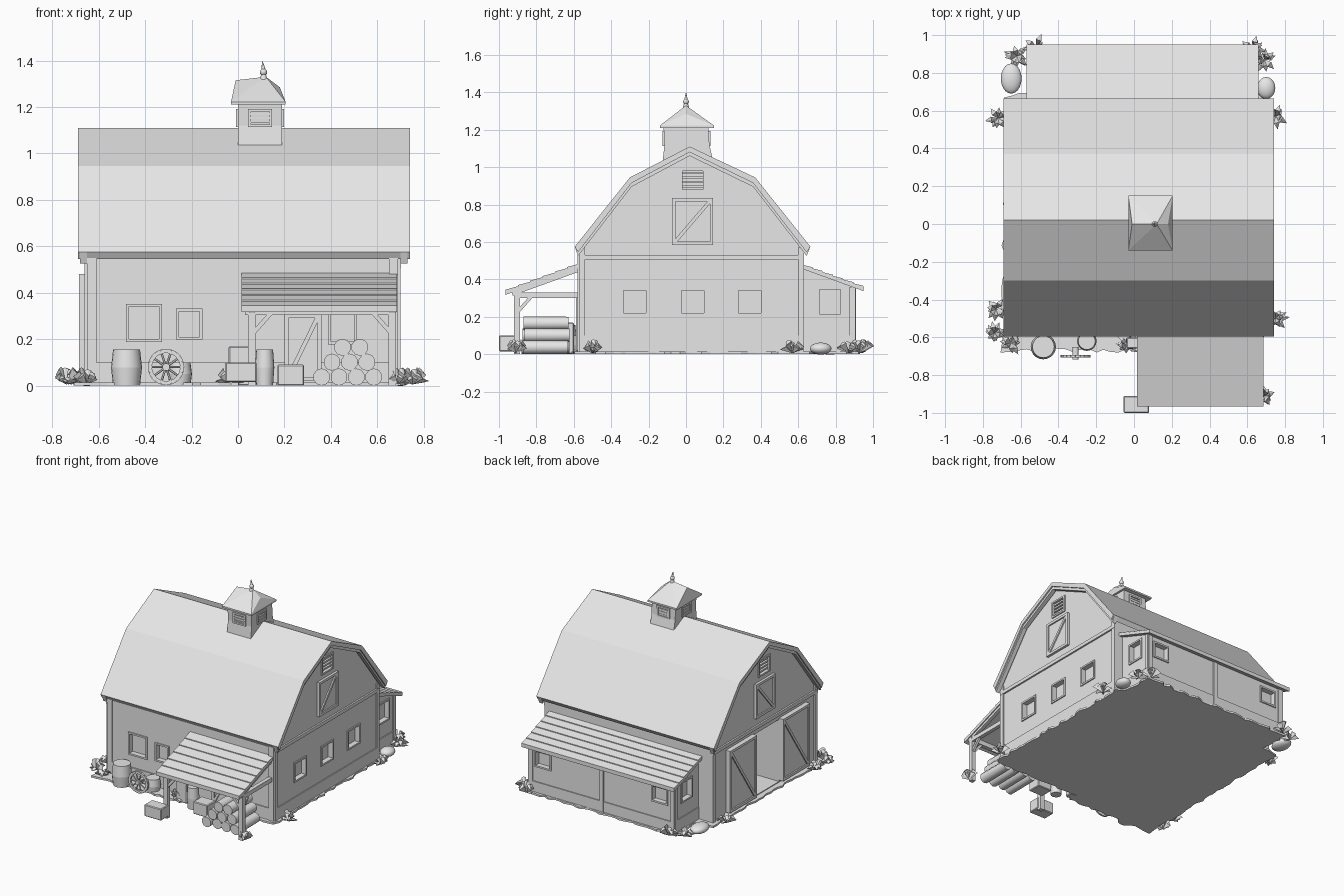
import bpy, bmesh, math, random
from mathutils import Vector, Matrix

random.seed(4)
start_cube = bpy.data.objects.get("Cube")
if start_cube:
    bpy.data.objects.remove(start_cube, do_unlink=True)

grey = bpy.data.materials.new("weathered_grey")
grey.use_nodes = True
grey.diffuse_color = (0.8, 0.8, 0.8, 1)
for node in grey.node_tree.nodes:
    if node.type == "BSDF_PRINCIPLED":
        node.inputs["Base Color"].default_value = (0.8, 0.8, 0.8, 1)
        node.inputs["Roughness"].default_value = 0.8


def finish(name, bm, smooth=False, bevel=0):
    bmesh.ops.recalc_face_normals(bm, faces=bm.faces)
    mesh = bpy.data.meshes.new(name)
    bm.to_mesh(mesh)
    bm.free()
    mesh.materials.append(grey)
    obj = bpy.data.objects.new(name, mesh)
    bpy.context.collection.objects.link(obj)
    if bevel:
        obj.modifiers.new("soft_edges", "BEVEL").width = bevel
    if smooth:
        bpy.ops.object.select_all(action="DESELECT")
        obj.select_set(True)
        bpy.context.view_layer.objects.active = obj
        bpy.ops.object.shade_smooth_by_angle(angle=math.radians(40))
    return obj


def box(bm, lo, hi):
    lo, hi = Vector(lo), Vector(hi)
    scale = Matrix.Diagonal((*(hi - lo), 1))
    bmesh.ops.create_cube(bm, size=1, matrix=Matrix.Translation((lo + hi) / 2) @ scale)


def beam(bm, a, b, wide, deep=None):
    a, b = Vector(a), Vector(b)
    turn = (b - a).to_track_quat("Z", "Y").to_matrix().to_4x4()
    size = Matrix.Diagonal((wide, deep or wide, (b - a).length, 1))
    bmesh.ops.create_cube(bm, size=1, matrix=Matrix.Translation((a + b) / 2) @ turn @ size)


def rod(bm, a, b, r1, r2=None, sides=12):
    a, b = Vector(a), Vector(b)
    turn = (b - a).to_track_quat("Z", "Y").to_matrix().to_4x4()
    bmesh.ops.create_cone(bm, cap_ends=True, segments=sides, radius1=r1,
                          radius2=r1 if r2 is None else r2, depth=(b - a).length,
                          matrix=Matrix.Translation((a + b) / 2) @ turn)


def prism(bm, profile, x0, x1):
    face = bm.faces.new([bm.verts.new((x0, y, z)) for y, z in profile])
    new = bmesh.ops.extrude_face_region(bm, geom=[face])["geom"]
    bmesh.ops.translate(bm, vec=(x1 - x0, 0, 0),
                        verts=[v for v in new if isinstance(v, bmesh.types.BMVert)])


# Walls: axis the wall faces, direction, plane position
WALLS = {"right": (0, 1, 0.69), "left": (0, -1, -0.65), "front": (1, -1, -0.57),
         "back": (1, 1, 0.9), "lean_right": (0, 1, 0.63), "lean_left": (0, -1, -0.54)}


def on_wall(wall, u, z, d):
    axis, side, plane = WALLS[wall]
    out = plane + side * d
    return Vector((out, u, z) if axis == 0 else (u, out, z))


def wall_box(bm, wall, u0, u1, z0, z1, d0, d1):
    a, b = on_wall(wall, u0, z0, d0), on_wall(wall, u1, z1, d1)
    box(bm, [min(p) for p in zip(a, b)], [max(p) for p in zip(a, b)])


def frame(bm, wall, u0, u1, z0, z1, t=0.012, d=0.008):
    for a, b in ((u0 - t, u0), (u1, u1 + t)):
        wall_box(bm, wall, a, b, z0 - t, z1 + t, -0.01, d)
    for a, b in ((z0 - t, z0), (z1, z1 + t)):
        wall_box(bm, wall, u0, u1, a, b, -0.01, d)


def carve(obj, cutter):
    mod = obj.modifiers.new("openings", "BOOLEAN")
    mod.operation, mod.solver, mod.object = "DIFFERENCE", "EXACT", cutter
    graph = bpy.context.evaluated_depsgraph_get()
    mesh = bpy.data.meshes.new_from_object(obj.evaluated_get(graph))
    obj.modifiers.clear()
    obj.data = mesh


# Main barn and lean-to shells
bm = bmesh.new()
prism(bm, [(-0.57, 0.01), (0.63, 0.01), (0.63, 0.57), (0.36, 0.92), (0.02, 1.085),
           (-0.29, 0.92), (-0.57, 0.57)], -0.65, 0.69)
barn = finish("barn_walls", bm)
bm = bmesh.new()
prism(bm, [(0.61, 0.01), (0.9, 0.01), (0.9, 0.36), (0.61, 0.47)], -0.54, 0.63)
lean_to = finish("lean_to_walls", bm)

# Recessed windows, louvre openings and the open doorway
windows = [("right", c, 0.28, 0.06, 0.06) for c in (-0.275, 0.035, 0.34)]
windows += [("front", -0.405, 0.27, 0.065, 0.07), ("front", -0.21, 0.265, 0.045, 0.055),
            ("front", 0.45, 0.25, 0.05, 0.06)]
windows += [(w, 0.035, 0.93, 0.055, 0.05) for w in ("left", "right")]
windows += [("back", c, 0.26, 0.055, 0.05) for c in (-0.42, 0.52)]
windows += [(w, 0.77, 0.28, 0.055, 0.065) for w in ("lean_left", "lean_right")]
cut, trim = bmesh.new(), bmesh.new()
for wall, u, z, w, h in windows:
    wall_box(cut, wall, u - w, u + w, z - h, z + h, -0.03, 0.05)
    frame(trim, wall, u - w, u + w, z - h, z + h)
cutter = finish("opening_cutter", cut)
finish("window_frames", trim)
cut = bmesh.new()
wall_box(cut, "left", -0.14, 0.16, 0.02, 0.47, -0.6, 0.05)
doorway = finish("doorway_cutter", cut)
for shell, tool in ((barn, cutter), (barn, doorway), (lean_to, cutter)):
    carve(shell, tool)
for tool in (cutter, doorway):
    bpy.data.objects.remove(tool, do_unlink=True)

# Louvre slats and stored bales
bm = bmesh.new()
for wall in ("left", "right"):
    for i in range(4):
        z = 0.89 + i * 0.024
        wall_box(bm, wall, -0.02, 0.09, z, z + 0.012, -0.03, -0.002)
finish("louvre_slats", bm)
bm = bmesh.new()
box(bm, (-0.3, -0.1, 0.02), (-0.1, 0.1, 0.14))
box(bm, (-0.26, -0.06, 0.14), (-0.12, 0.08, 0.24))
finish("stored_bales", bm, bevel=0.008)

# Corner posts, base boards and belt boards
bm = bmesh.new()
for wall in ("left", "right"):
    for u in (-0.57, 0.6):
        wall_box(bm, wall, u, u + 0.03, 0.01, 0.57, -0.01, 0.01)
    wall_box(bm, wall, -0.57, 0.63, 0.505, 0.53, -0.01, 0.012)
wall_box(bm, "right", -0.57, 0.63, 0.01, 0.1, -0.01, 0.007)
for u in (-0.65, 0.65):
    wall_box(bm, "front", u, u + 0.04, 0.01, 0.56, -0.01, 0.01)
wall_box(bm, "front", -0.65, 0.69, 0.01, 0.1, -0.01, 0.007)
wall_box(bm, "back", -0.54, 0.63, 0.01, 0.09, -0.01, 0.007)
for u in (-0.54, 0.03, 0.6):
    wall_box(bm, "back", u, u + 0.03, 0.01, 0.36, -0.01, 0.009)
for wall in ("lean_left", "lean_right"):
    wall_box(bm, wall, 0.62, 0.9, 0.01, 0.1, -0.01, 0.007)
    wall_box(bm, wall, 0.875, 0.905, 0.01, 0.36, -0.01, 0.009)
finish("wall_trim", bm)


# Plank doors with frames and a diagonal brace
def plank_door(name, wall, u0, u1, z0, z1, d):
    bm = bmesh.new()
    wall_box(bm, wall, u0, u1, z0, z1, -0.01, d)
    WALLS["door"] = (*WALLS[wall][:2], WALLS[wall][2] + WALLS[wall][1] * d)
    t = 0.018
    frame(bm, "door", u0 + t, u1 - t, z0 + t, z1 - t, t, 0.01)
    beam(bm, on_wall("door", u0 + t, z0 + t, 0), on_wall("door", u1 - t, z1 - t, 0), t)
    finish(name, bm)


for wall in ("left", "right"):
    plank_door("hayloft_door_" + wall, wall, -0.075, 0.145, 0.585, 0.835, 0.008)
plank_door("sliding_door_back", "left", 0.16, 0.47, 0.03, 0.48, 0.025)
plank_door("sliding_door_front", "left", -0.45, -0.14, 0.03, 0.48, 0.025)
plank_door("porch_door", "front", 0.2, 0.36, 0.02, 0.31, 0.008)

# Gambrel roof and verge boards
outer = [(-0.595, 0.575), (-0.3, 0.945), (0.02, 1.11), (0.37, 0.945), (0.665, 0.575)]


def roof_band(bm, x0, x1, drop):
    inner = [(y * 0.97, z - drop) for y, z in reversed(outer)]
    prism(bm, outer + inner, x0, x1)


bm = bmesh.new()
roof_band(bm, -0.69, 0.74, 0.03)
finish("main_roof", bm)
bm = bmesh.new()
for x in (-0.68, 0.7):
    roof_band(bm, x, x + 0.03, 0.05)
finish("verge_boards", bm)

# Lean-to and porch roofs laid as overlapping boards
for name, y0, z0, y1, z1, x0, x1 in (("lean_to_roof", 0.62, 0.485, 0.95, 0.365, -0.57, 0.66),
                                     ("porch_roof", -0.57, 0.49, -0.965, 0.345, 0.015, 0.685)):
    bm = bmesh.new()
    a, b, rows = Vector((0, y0, z0)), Vector((0, y1, z1)), 6
    for i in range(rows):
        p, q = a.lerp(b, i / rows), a.lerp(b, (i + 1) / rows)
        prism(bm, [(p.y, p.z - 0.006), (q.y, q.z), (q.y, q.z - 0.028), (p.y, p.z - 0.028)], x0, x1)
    finish(name, bm)

# Porch posts, beams, rafters and braces
bm = bmesh.new()
box(bm, (0.03, -0.92, 0.305), (0.68, -0.89, 0.338))
for x, inward in ((0.06, 1), (0.665, -1)):
    box(bm, (x - 0.016, -0.92, 0), (x + 0.016, -0.888, 0.32))
    box(bm, (x - 0.014, -0.9, 0.3), (x + 0.014, -0.57, 0.33))
    beam(bm, (x, -0.905, 0.22), (x + inward * 0.08, -0.905, 0.31), 0.018)
    beam(bm, (x, -0.905, 0.22), (x, -0.825, 0.31), 0.018)
    beam(bm, (x, -0.93, 0.325), (x, -0.57, 0.455), 0.025)
finish("porch_frame", bm)

# Cupola with a half-hipped cap and finial
bm = bmesh.new()
prism(bm, [(-0.125, 1.03), (0.145, 1.03), (0.125, 1.12), (0.12, 1.215), (-0.12, 1.215),
           (-0.115, 1.12)], 0, 0.19)
finish("cupola_walls", bm)
bm = bmesh.new()
WALLS.update(cup_front=(1, -1, -0.118), cup_back=(1, 1, 0.122),
             cup_left=(0, -1, 0), cup_right=(0, 1, 0.19))
for wall, u in (("cup_front", 0.095), ("cup_back", 0.095), ("cup_left", 0), ("cup_right", 0)):
    frame(bm, wall, u - 0.04, u + 0.04, 1.125, 1.18)
    for i in range(3):
        z = 1.13 + i * 0.018
        wall_box(bm, wall, u - 0.04, u + 0.04, z, z + 0.008, -0.01, 0.004)
finish("cupola_louvres", bm)
bm = bmesh.new()
cap = [(x, y, z) for x in (-0.03, 0.205) for y in (-0.14, 0.15) for z in (1.21, 1.222)]
cap += [(-0.01, 0, 1.315), (0.12, 0, 1.33), (0.18, 0, 1.285)]
bmesh.ops.convex_hull(bm, input=[bm.verts.new(p) for p in cap])
finish("cupola_roof", bm)
bm = bmesh.new()
rod(bm, (0.11, 0, 1.31), (0.11, 0, 1.35), 0.018, 0.008)
bmesh.ops.create_icosphere(bm, subdivisions=2, radius=0.016, matrix=Matrix.Translation((0.11, 0, 1.35)))
rod(bm, (0.11, 0, 1.36), (0.105, 0, 1.395), 0.009, 0.002)
finish("finial", bm, smooth=True)

# Ragged ground slab
bm = bmesh.new()
corners = [(-0.7, -0.67), (0, -0.67), (0, -0.6), (0.71, -0.6), (0.71, 0.66), (0.65, 0.7),
           (0.65, 0.92), (-0.56, 0.92), (-0.56, 0.7), (-0.68, 0.66)]
rim = []
for a, b in zip(corners, corners[1:] + corners[:1]):
    a, b = Vector(a), Vector(b)
    steps = max(1, round((b - a).length / 0.04))
    rim += [a.lerp(b, i / steps) + Vector((random.uniform(-1, 1), random.uniform(-1, 1))) * 0.012
            for i in range(steps)]
face = bm.faces.new([bm.verts.new((p.x, p.y, 0)) for p in rim])
top = bmesh.ops.extrude_face_region(bm, geom=[face])["geom"]
bmesh.ops.translate(bm, vec=(0, 0, 0.014), verts=[v for v in top if isinstance(v, bmesh.types.BMVert)])
finish("ground_slab", bm)

# Leafy clumps at the corners
bm = bmesh.new()
for x, y in ((-0.62, 0.89), (-0.52, 0.94), (-0.72, 0.56), (0.63, 0.93), (0.69, 0.87), (0.75, 0.57),
             (0.75, -0.5), (-0.73, -0.45), (-0.74, -0.58), (-0.65, -0.63), (0.69, -0.91), (-0.04, -0.64)):
    for i in range(11):
        turn = i * 2.4 + random.random()
        reach, rise = random.uniform(0.04, 0.075), random.uniform(0.015, 0.07)
        out = Vector((math.cos(turn), math.sin(turn), 0))
        side = Vector((-out.y, out.x, 0)) * 0.016
        base = Vector((x, y, 0.005))
        mid, tip = base + out * reach * 0.5 + Vector((0, 0, rise)), base + out * reach
        tip.z += rise * 0.6
        bmesh.ops.convex_hull(bm, input=[bm.verts.new(p) for p in
                              (base, mid + side, mid - side, tip, mid + Vector((0, 0, 0.006)))])
finish("leaf_clumps", bm)

# Barrels, crates, boulders and firewood
for x, y, r, h in ((-0.48, -0.65, 0.058, 0.155), (0.115, -0.68, 0.036, 0.155), (-0.25, -0.62, 0.045, 0.1)):
    bm = bmesh.new()
    rod(bm, (x, y, 0), (x, y, h / 2), r, r * 1.15, 20)
    rod(bm, (x, y, h / 2), (x, y, h), r * 1.15, r, 20)
    finish("barrel", bm, smooth=True)
bm = bmesh.new()
box(bm, (-0.055, -1, 0.015), (0.08, -0.91, 0.1))
box(bm, (0.17, -0.76, 0), (0.285, -0.66, 0.09))
box(bm, (-0.04, -0.66, 0), (0.05, -0.6, 0.17))
finish("crates", bm, bevel=0.005)
for x, y, sx, sy in ((-0.65, 0.77, 0.055, 0.08), (0.7, 0.72, 0.048, 0.058)):
    bm = bmesh.new()
    bmesh.ops.create_icosphere(bm, subdivisions=3, radius=1, matrix=Matrix.Translation((x, y, 0.03))
                               @ Matrix.Diagonal((sx, sy, 0.032, 1)))
    finish("boulder", bm, smooth=True)
bm = bmesh.new()
for row in range(3):
    for i in range(4 - row):
        x, z = 0.36 + i * 0.075 + row * 0.045, 0.037 + row * 0.064
        shift = random.uniform(-0.012, 0.012)
        rod(bm, (x, -0.87 + shift, z), (x, -0.63 + shift, z), 0.037, 0.035, 10)
finish("firewood", bm, smooth=True)

# Spoked wagon wheel
bm = bmesh.new()
hub = Vector((-0.31, -0.7, 0.08))
across = Vector((0, 0.012, 0))
spots = [hub + Vector((math.cos(i * math.tau / 20), 0, math.sin(i * math.tau / 20))) * 0.07 for i in range(20)]
for i, p in enumerate(spots):
    beam(bm, p, spots[i - 1], 0.014, 0.018)
    if i % 2 == 0:
        rod(bm, hub, p, 0.005, sides=6)
rod(bm, hub - across * 1.5, hub + across * 4, 0.016)
finish("wagon_wheel", bm)
